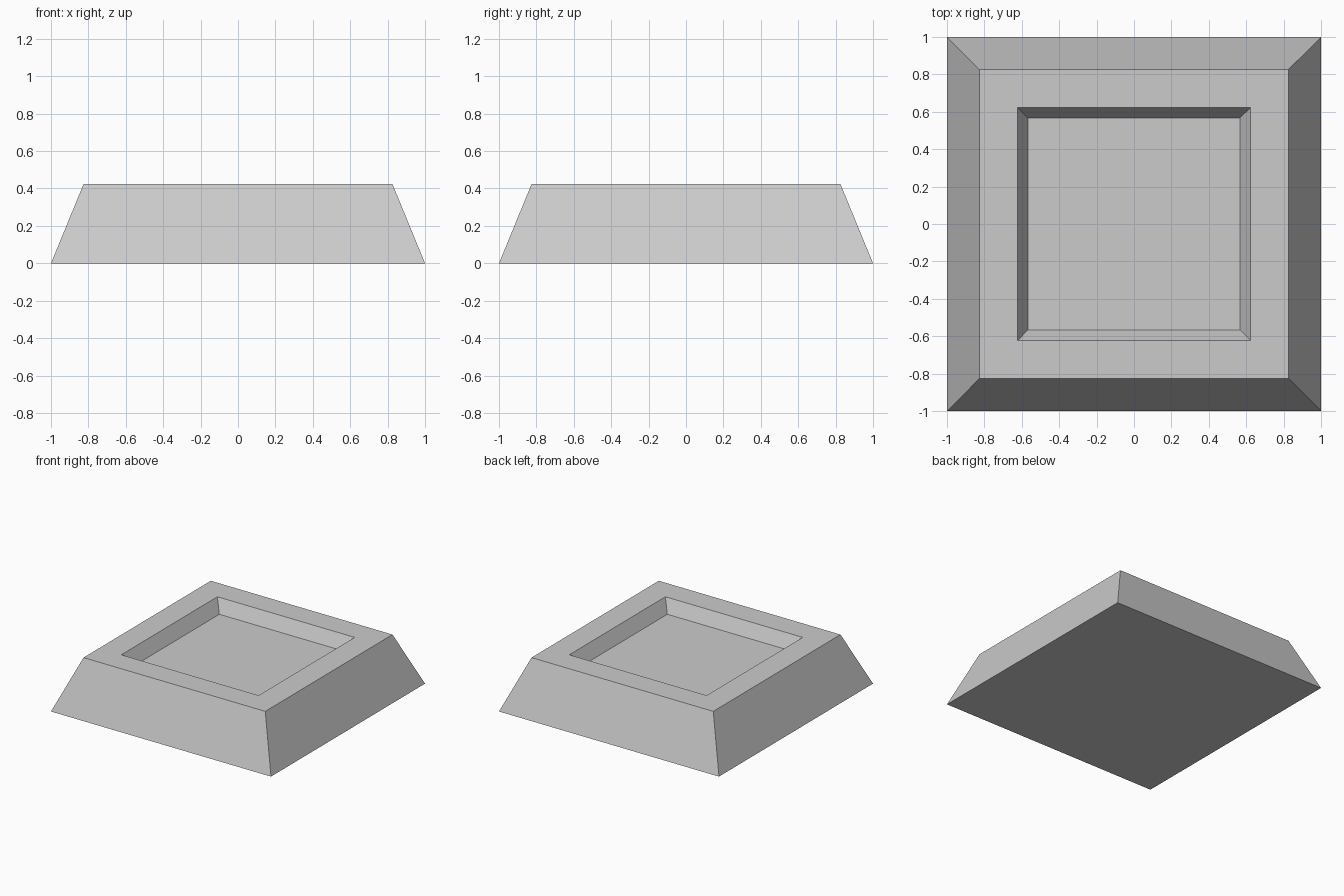
import bpy
import bmesh

cube = bpy.data.objects.get("Cube")
if cube:
    bpy.data.objects.remove(cube, do_unlink=True)

# Plain grey material
grey = bpy.data.materials.new("plain grey")
grey.use_nodes = True
colour = (0.6, 0.6, 0.6, 1.0)
grey.diffuse_color = colour
grey.node_tree.nodes["Principled BSDF"].inputs["Base Color"].default_value = colour

# Square rings (half width, height): foot, shoulder, recess rim, recess floor
HEIGHT = 0.423
RINGS = [(1.0, 0.0), (0.826, HEIGHT), (0.624, HEIGHT), (0.567, HEIGHT - 0.107)]
CORNERS = [(-1, -1), (1, -1), (1, 1), (-1, 1)]

bm = bmesh.new()
loops = [[bm.verts.new((sx * r, sy * r, z)) for sx, sy in CORNERS] for r, z in RINGS]

# Sloped sides, flat border and recess walls
for lower, upper in zip(loops, loops[1:]):
    for i in range(4):
        j = (i + 1) % 4
        bm.faces.new((lower[i], lower[j], upper[j], upper[i]))

# Underside and recess floor
bm.faces.new(loops[0][::-1])
bm.faces.new(loops[-1])
bmesh.ops.recalc_face_normals(bm, faces=bm.faces)

mesh = bpy.data.meshes.new("tapered_base")
bm.to_mesh(mesh)
bm.free()
mesh.materials.append(grey)
base = bpy.data.objects.new("tapered_base", mesh)
bpy.context.collection.objects.link(base)
